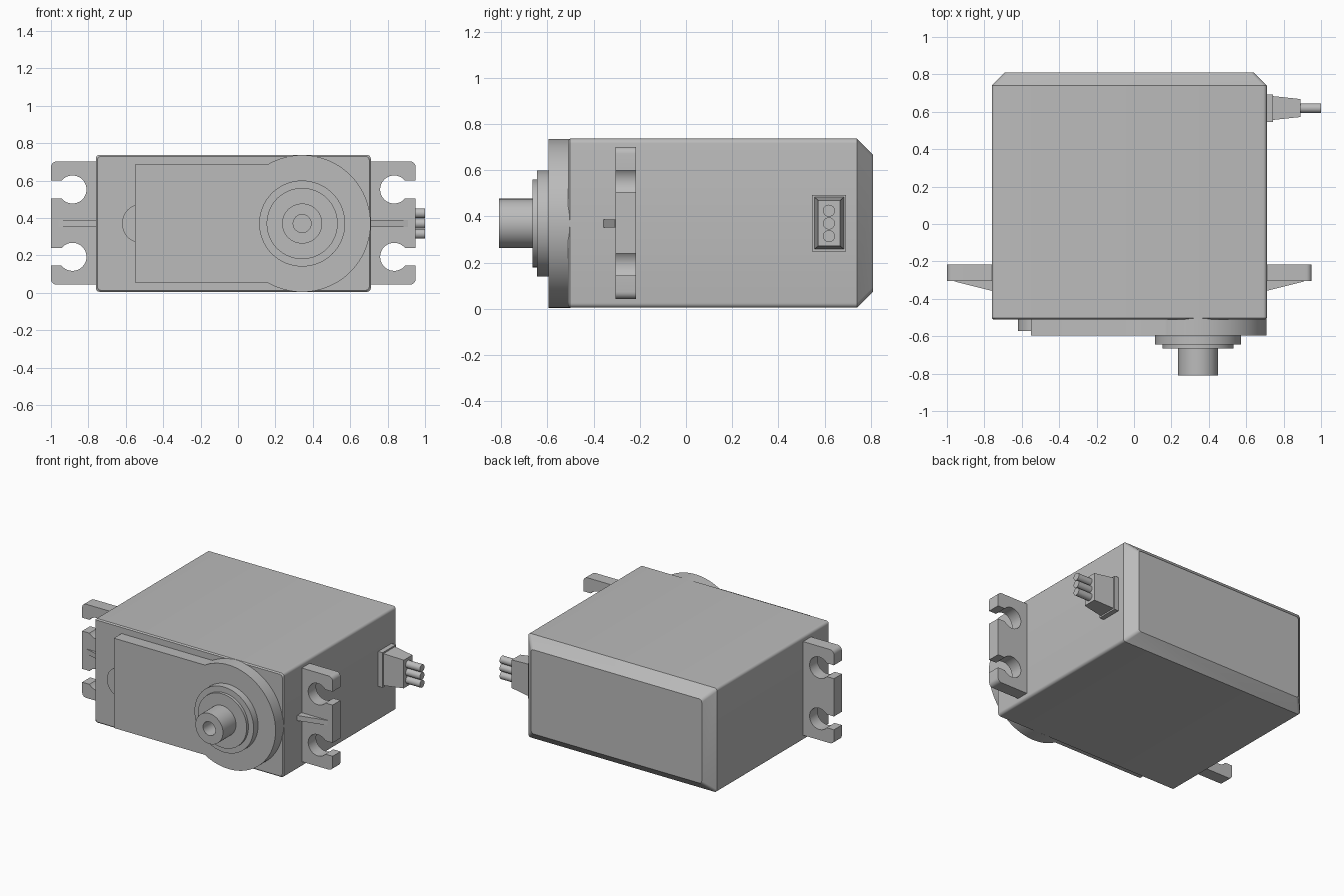
import bpy
import bmesh
from math import sin, cos, pi, radians, asin

if "Cube" in bpy.data.objects:
    bpy.data.objects.remove(bpy.data.objects["Cube"], do_unlink=True)

grey = bpy.data.materials.new("plain grey")
grey.use_nodes = True
GREY = (0.5, 0.5, 0.5, 1)
grey.diffuse_color = GREY
grey.node_tree.nodes["Principled BSDF"].inputs["Base Color"].default_value = GREY

MID = 0.37                 # height of the main axis
SHAFT_X = 0.343
LEFT, RIGHT = -0.76, 0.71  # side walls of the case


def arc(cx, cz, r, start, end, n):
    """Points on an arc, angles in radians."""
    return [(cx + r * cos(start + (end - start) * i / n),
             cz + r * sin(start + (end - start) * i / n)) for i in range(n + 1)]


def circle(cx, cz, r, n=64):
    return arc(cx, cz, r, 0, 2 * pi, n)[:-1]


def rounded_rect(x0, x1, z0, z1, r, n=5):
    corners = ((x1 - r, z1 - r), (x0 + r, z1 - r), (x0 + r, z0 + r), (x1 - r, z0 + r))
    pts = []
    for i, (cx, cz) in enumerate(corners):
        pts += arc(cx, cz, r, i * pi / 2, (i + 1) * pi / 2, n)
    return pts


def rect(x0, x1, z0, z1):
    return [(x1, z1), (x0, z1), (x0, z0), (x1, z0)]


def loft(name, sections, axis="y"):
    """Skin a list of (position, outline) sections along y or x and cap the ends."""
    bm = bmesh.new()
    rings = []
    for d, pts in sections:
        rings.append([bm.verts.new((a, d, b) if axis == "y" else (d, a, b)) for a, b in pts])
    for low, high in zip(rings, rings[1:]):
        for i in range(len(low)):
            j = (i + 1) % len(low)
            bm.faces.new((low[i], low[j], high[j], high[i]))
    bm.faces.new(rings[0])
    bm.faces.new(rings[-1])
    bmesh.ops.recalc_face_normals(bm, faces=bm.faces)
    mesh = bpy.data.meshes.new(name)
    bm.to_mesh(mesh)
    bm.free()
    mesh.materials.append(grey)
    obj = bpy.data.objects.new(name, mesh)
    bpy.context.collection.objects.link(obj)
    bpy.ops.object.select_all(action="DESELECT")
    obj.select_set(True)
    bpy.context.view_layer.objects.active = obj
    bpy.ops.object.shade_smooth_by_angle(angle=radians(30))
    return obj


# Case with softened edges and a wide chamfer round the back
def case_outline(inset):
    return rounded_rect(LEFT + inset, RIGHT - inset, 0.005 + inset, 0.737 - inset, 0.02)


loft("case", [(-0.51, case_outline(0.008)), (-0.502, case_outline(0)),
              (0.74, case_outline(0)), (0.81, case_outline(0.07))])

# Front cover: a plate that runs into a large disc
R, HALF = 0.366, 0.316
a = pi - asin(HALF / R)
cover = arc(SHAFT_X, MID, R, -a, a, 72) + [(-0.55, MID + HALF), (-0.55, MID - HALF)]
loft("front_cover", [(-0.595, cover), (-0.5, cover)])
loft("cover_tab", [(-0.572, circle(-0.515, MID, 0.105)), (-0.5, circle(-0.515, MID, 0.105))])

# Stepped bearing and hollow output shaft
for name, r, front, back in (("bearing_base", 0.23, -0.645, -0.59),
                             ("bearing_step", 0.19, -0.665, -0.64)):
    ring = circle(SHAFT_X, MID, r)
    loft(name, [(front, ring), (back, ring)])
outer, bore = circle(SHAFT_X, MID, 0.107), circle(SHAFT_X, MID, 0.048)
loft("output_shaft", [(-0.66, outer), (-0.81, outer), (-0.81, bore), (-0.67, bore)])


# Mounting ears with keyhole slots and a tapered rib
def ear(name, wall, side):
    tip, hole, r, slot = 0.24, 0.125, 0.075, 0.047
    b = asin(slot / r)
    low, high = 0.043, 0.702
    pts = [(-0.01, low)] + arc(tip - 0.03, low + 0.03, 0.03, -pi / 2, 0, 5)
    for z in (0.192, 0.552):
        pts += [(tip, z - slot)] + arc(hole, z, r, 2 * pi - b, b, 32) + [(tip, z + slot)]
    pts += arc(tip - 0.03, high - 0.03, 0.03, 0, pi / 2, 5) + [(-0.01, high)]
    outline = [(wall + side * x, z) for x, z in pts]
    loft(name, [(-0.305, outline), (-0.217, outline)])
    rib = [(wall - side * 0.01, -0.36), (wall + side * 0.2, -0.307),
           (wall + side * 0.2, -0.29), (wall - side * 0.01, -0.29)]
    bm_rib = loft(name + "_rib", [(0, rib), (0.036, rib)])
    # The rib outline lies flat, so swap its y and z
    for v in bm_rib.data.vertices:
        v.co = (v.co.x, v.co.z, MID - 0.018 + v.co.y)
    bm_rib.data.flip_normals()


ear("right_ear", LEFT, -1)
ear("left_ear", RIGHT, 1)

# Cable outlet: flange, tapered boot and three wires
flange = rect(0.545, 0.693, 0.248, 0.494)
loft("cable_flange", [(0.7, flange), (0.744, flange)], "x")
loft("cable_boot", [(0.74, rect(0.556, 0.684, 0.258, 0.484)),
                    (0.89, rect(0.572, 0.668, 0.272, 0.47))], "x")
for i in (-1, 0, 1):
    wire = circle(0.619, MID + i * 0.055, 0.026, 24)
    loft("wire_%d" % (i + 2), [(0.88, wire), (1.0, wire)], "x")
